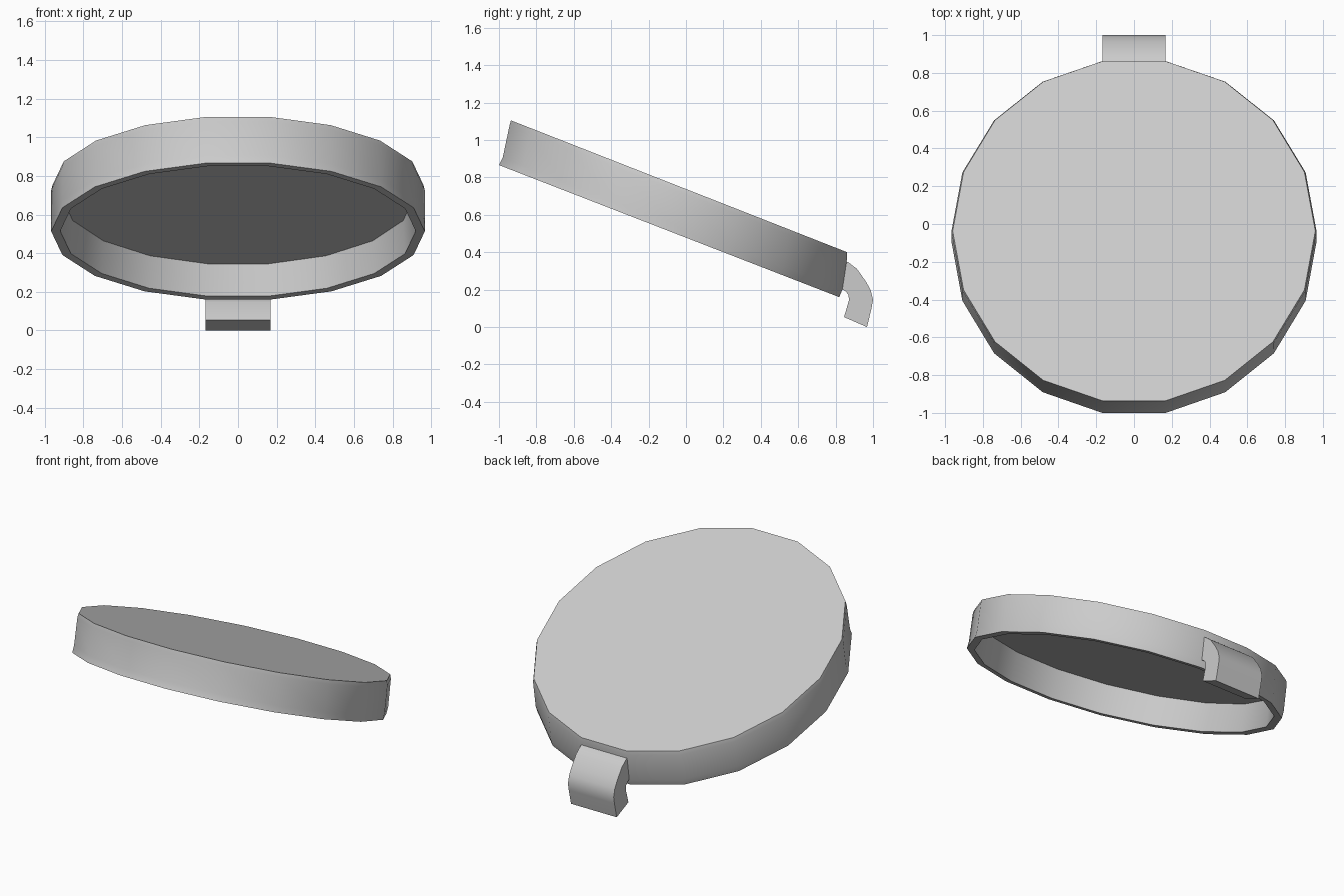
import bpy, bmesh
from math import cos, sin, radians

if "Cube" in bpy.data.objects:
    bpy.data.objects.remove(bpy.data.objects["Cube"])

SIDES = 18


def make_object(name, bm):
    bmesh.ops.recalc_face_normals(bm, faces=bm.faces)
    mesh = bpy.data.meshes.new(name)
    bm.to_mesh(mesh)
    bm.free()
    obj = bpy.data.objects.new(name, mesh)
    bpy.context.collection.objects.link(obj)
    bpy.ops.object.select_all(action='DESELECT')
    obj.select_set(True)
    bpy.context.view_layer.objects.active = obj
    bpy.ops.object.shade_smooth_by_angle(angle=radians(40))
    return obj


def tilted_ring(bm, rx, front, back):
    """18-sided ring whose front and back flats sit at the given (y, z)."""
    c = cos(radians(10))
    cy, cz = (front[0] + back[0]) / 2, (front[1] + back[1]) / 2
    ry, rz = (back[0] - front[0]) / 2 / c, (back[1] - front[1]) / 2 / c
    angles = [radians(360 * i / SIDES) for i in range(SIDES)]
    return [bm.verts.new((rx * cos(a), cy + ry * sin(a), cz + rz * sin(a))) for a in angles]


# Tilted hollow lid: top, outer wall, bottom lip, inner wall, ceiling
bm = bmesh.new()
rings = [tilted_ring(bm, *r) for r in (
    (0.960, (-0.936, 1.105), (0.862, 0.400)),
    (0.967, (-0.943, 1.080), (0.862, 0.372)),
    (0.967, (-0.980, 0.905), (0.836, 0.200)),
    (0.967, (-1.000, 0.866), (0.819, 0.160)),
    (0.920, (-0.957, 0.850), (0.775, 0.178)),
    (0.910, (-0.905, 1.030), (0.805, 0.345)),
)]
for a, b in zip(rings, rings[1:]):
    for i in range(SIDES):
        j = (i + 1) % SIDES
        bm.faces.new((a[i], a[j], b[j], b[i]))
bm.faces.new(rings[0])
bm.faces.new(rings[-1])
make_object("lid", bm)

# Curved hinge tab, a side profile (y, z) extruded across x
profile = [(0.83, 0.362), (0.866, 0.352), (0.914, 0.315), (0.963, 0.246),
           (0.988, 0.20), (1.0, 0.15), (0.992, 0.105), (0.968, 0.004), (0.845, 0.057),
           (0.872, 0.150), (0.868, 0.178), (0.850, 0.198), (0.80, 0.225)]
bm = bmesh.new()
face = bm.faces.new([bm.verts.new((-0.168, y, z)) for y, z in profile])
ext = bmesh.ops.extrude_face_region(bm, geom=[face], use_keep_orig=True)
moved = [v for v in ext["geom"] if isinstance(v, bmesh.types.BMVert)]
bmesh.ops.translate(bm, verts=moved, vec=(0.336, 0, -0.0))
bmesh.ops.translate(bm, verts=bm.verts, vec=(0, 0, -0.004))
make_object("hinge_tab", bm)
